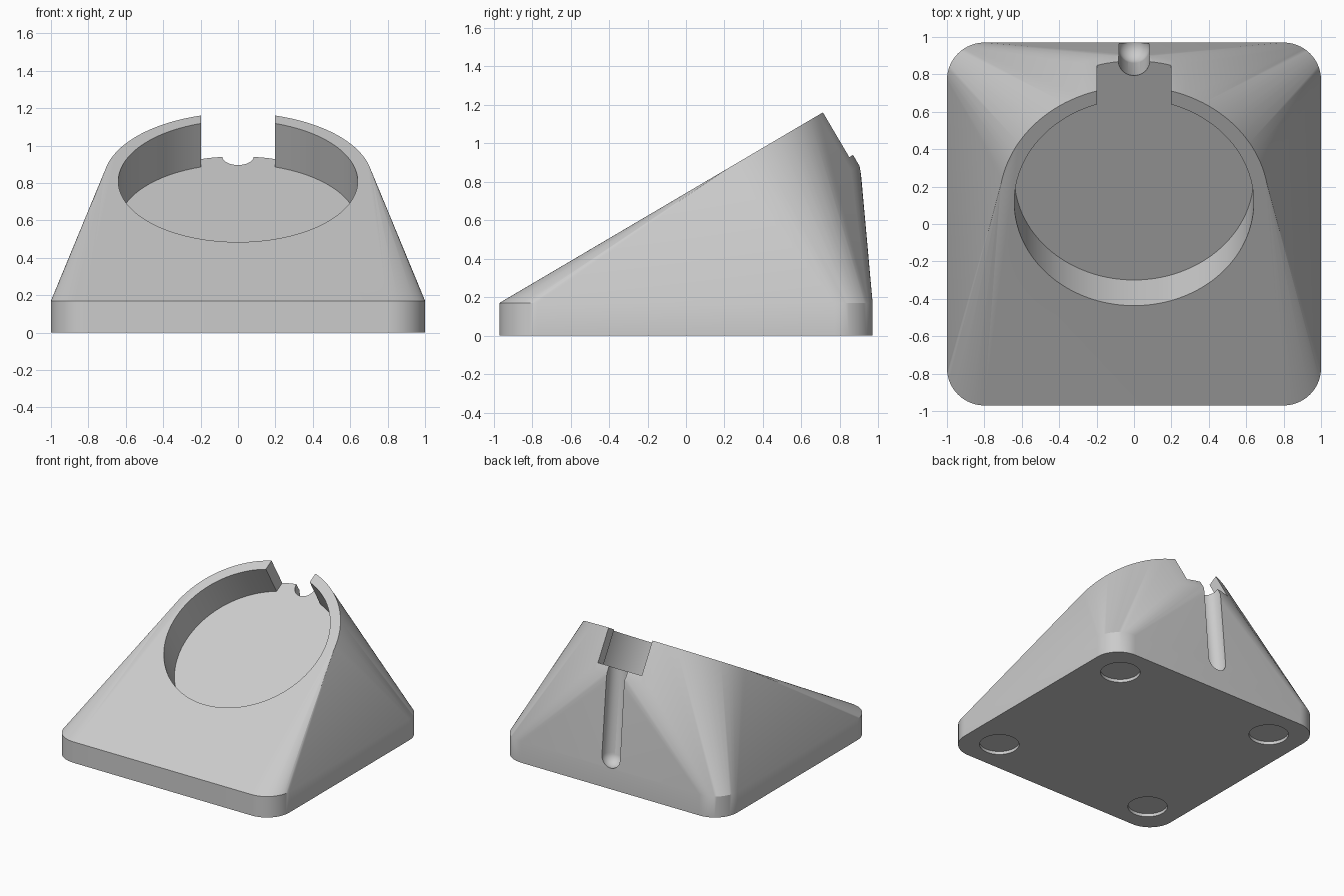
import bpy, bmesh
from math import radians, pi, sin, cos, asin
from mathutils import Matrix, Vector

if "Cube" in bpy.data.objects:
    bpy.data.objects.remove(bpy.data.objects["Cube"])

HALF_X, HALF_Y, CORNER, BASE_H = 1.0, 0.97, 0.2, 0.17
OUTER, INNER, POCKET, COLLAR = 0.72, 0.64, 0.27, 0.335
TILT = Matrix.Translation((0, 0.115, 0.809)) @ Matrix.Rotation(radians(30.5), 4, 'X')

grey = bpy.data.materials.new("plain grey")
grey.use_nodes = True
grey.diffuse_color = (0.6, 0.6, 0.6, 1)
grey.node_tree.nodes["Principled BSDF"].inputs["Base Color"].default_value = (0.6, 0.6, 0.6, 1)


def make_object(name, bm):
    bmesh.ops.recalc_face_normals(bm, faces=bm.faces)
    mesh = bpy.data.meshes.new(name)
    bm.to_mesh(mesh)
    bm.free()
    mesh.materials.append(grey)
    obj = bpy.data.objects.new(name, mesh)
    bpy.context.collection.objects.link(obj)
    return obj


def hull(name, points):
    bm = bmesh.new()
    for p in points:
        bm.verts.new(p)
    result = bmesh.ops.convex_hull(bm, input=bm.verts)
    unused = {v for v in result["geom_interior"] if isinstance(v, bmesh.types.BMVert)}
    bmesh.ops.delete(bm, geom=list(unused), context='VERTS')
    bmesh.ops.dissolve_limit(bm, angle_limit=radians(0.2), verts=bm.verts, edges=bm.edges)
    return make_object(name, bm)


def prism(name, outline, low, high, matrix=Matrix()):
    bm = bmesh.new()
    face = bm.faces.new([bm.verts.new((x, y, low)) for x, y in outline])
    side = bmesh.ops.extrude_face_region(bm, geom=[face])["geom"]
    top = [v for v in side if isinstance(v, bmesh.types.BMVert)]
    bmesh.ops.translate(bm, vec=(0, 0, high - low), verts=top)
    bm.transform(matrix)
    return make_object(name, bm)


def arc(radius, start, end, steps, cx=0, cy=0):
    return [(cx + radius * cos(start + (end - start) * i / steps),
             cy + radius * sin(start + (end - start) * i / steps)) for i in range(steps + 1)]


def cut(target, cutter):
    mod = target.modifiers.new(cutter.name, 'BOOLEAN')
    mod.operation, mod.solver, mod.object = 'DIFFERENCE', 'EXACT', cutter
    bpy.context.view_layer.objects.active = target
    bpy.ops.object.modifier_apply(modifier=mod.name)
    bpy.data.objects.remove(cutter)


# Body: rounded base slab blended into a tilted round collar
points = []
for i, (sx, sy) in enumerate([(1, 1), (-1, 1), (-1, -1), (1, -1)]):
    for x, y in arc(CORNER, i * pi / 2, (i + 1) * pi / 2, 16,
                    sx * (HALF_X - CORNER), sy * (HALF_Y - CORNER)):
        points += [Vector((x, y, 0)), Vector((x, y, BASE_H))]
for x, y in arc(OUTER, 0, 2 * pi, 128)[:-1]:
    points += [TILT @ Vector((x, y, n)) for n in (0, -COLLAR)]
stand = hull("stand_body", points)

# Round pocket with an open slot at the back
slot = 0.197
a = asin(slot / INNER)
keyhole = arc(INNER, pi / 2 + a, 2.5 * pi - a, 120) + [(slot, 1.1), (-slot, 1.1)]
cut(stand, prism("pocket_cutter", keyhole, -POCKET, 0.4, TILT))

# Cable groove with a rounded lower end
bm = bmesh.new()
bmesh.ops.create_uvsphere(bm, u_segments=32, v_segments=16, radius=0.084)
ball = [v.co.copy() for v in bm.verts]
bm.free()
ends = [Vector((0, 0.943, 0.25)), Vector((0, 0.855, 1.12))]
cut(stand, hull("groove_cutter", [p + e for e in ends for p in ball]))

# Shallow round recesses for feet
for sx in (-1, 1):
    for sy in (-1, 1):
        cut(stand, prism("foot_cutter", arc(0.147, 0, 2 * pi, 48, sx * 0.72, sy * 0.7)[:-1], -0.1, 0.025))

# Smooth shading with sharp creases
bpy.ops.object.select_all(action='DESELECT')
stand.select_set(True)
bpy.context.view_layer.objects.active = stand
bpy.ops.object.shade_smooth_by_angle(angle=radians(30))
